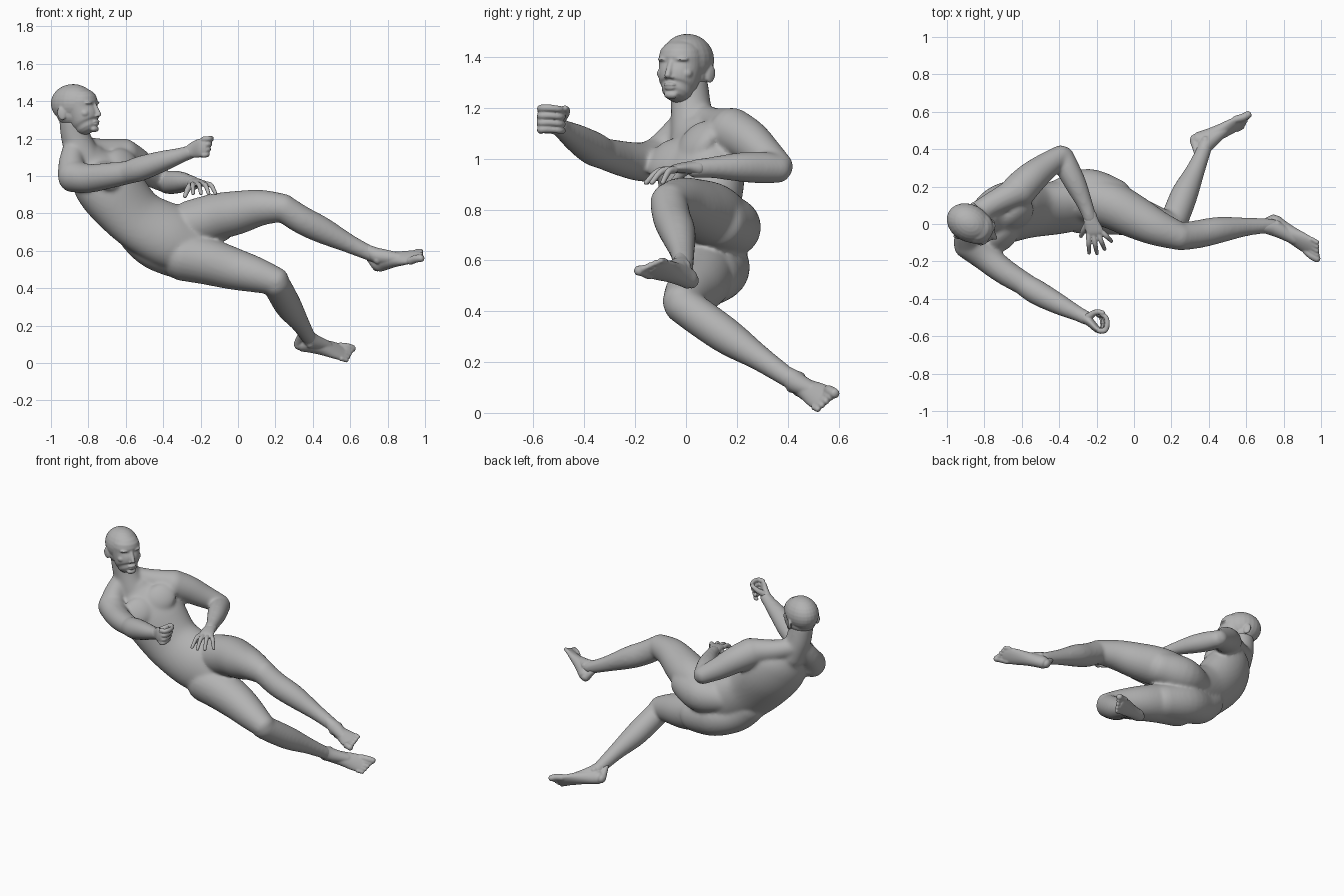
import bpy, bmesh, math
from mathutils import Vector, Matrix

cube = bpy.data.objects.get("Cube")
if cube:
    bpy.data.objects.remove(cube, do_unlink=True)

skin = bpy.data.materials.new("matte grey")
skin.diffuse_color = (0.45, 0.45, 0.45, 1)
skin.use_nodes = True
skin.node_tree.nodes["Principled BSDF"].inputs["Base Color"].default_value = (0.45, 0.45, 0.45, 1)


def frame(fwd, up, origin=(0, 0, 0)):
    """Matrix whose X is forward, Y is left, Z is up."""
    f = Vector(fwd).normalized()
    left = Vector(up).cross(f).normalized()
    m = Matrix((f, left, f.cross(left))).transposed().to_4x4()
    m.translation = origin
    return m


def blob(bm, pos, radii, axes=Matrix.Identity(4)):
    m = Matrix.Translation(pos) @ axes.to_3x3().to_4x4() @ Matrix.Diagonal((*radii, 1))
    bmesh.ops.create_uvsphere(bm, u_segments=24, v_segments=14, radius=1, matrix=m)


def catmull(p0, p1, p2, p3, t):
    return [0.5 * (2 * b + (c - a) * t + (2 * a - 5 * b + 4 * c - d) * t * t
                   + (3 * b - a - 3 * c + d) * t ** 3) for a, b, c, d in zip(p0, p1, p2, p3)]


def tube(bm, rows, side=(0.3, 0.5, 0.81), seg=24, steps=5):
    """Round-ended loft. Row: x, y, z, radius [, second radius [, side vector]]."""
    full = []
    for r in rows:
        r = list(r)
        if len(r) == 4:
            r.append(r[3])
        full.append(r + list(side) if len(r) == 5 else r)
    pad = [full[0]] + full + [full[-1]]
    pts = [catmull(*pad[i:i + 4], k / steps) for i in range(len(full) - 1) for k in range(steps)]
    pts.append(full[-1])
    pos = [Vector(p[:3]) for p in pts]
    n = len(pts)
    rings = []
    for i, p in enumerate(pts):
        tan = (pos[min(i + 1, n - 1)] - pos[max(i - 1, 0)]).normalized()
        s = Vector(p[5:8])
        s = (s - tan * s.dot(tan)).normalized()
        d = tan.cross(s)
        dome = [(0, 1)]
        cap = [(math.sin(a) * 0.8 * min(p[3], p[4]), math.cos(a)) for a in (0.4, 0.8, 1.15, 1.45)]
        if i == 0:
            dome = [(-h, k) for h, k in reversed(cap)] + dome
        if i == n - 1:
            dome = dome + cap
        for h, k in dome:
            rings.append([bm.verts.new(pos[i] + tan * h
                          + s * (p[3] * k * math.cos(2 * math.pi * j / seg))
                          + d * (p[4] * k * math.sin(2 * math.pi * j / seg))) for j in range(seg)])
    for a, b in zip(rings, rings[1:]):
        for j in range(seg):
            bm.faces.new((a[j], a[(j + 1) % seg], b[(j + 1) % seg], b[j]))
    bm.faces.new(rings[0][::-1])
    bm.faces.new(rings[-1])


def finish(bm, name, voxel, smooth, matrix=Matrix.Identity(4)):
    """Fuse the overlapping pieces into one smooth skin."""
    bmesh.ops.recalc_face_normals(bm, faces=bm.faces)
    me = bpy.data.meshes.new(name)
    bm.to_mesh(me)
    bm.free()
    me.materials.append(skin)
    me.polygons.foreach_set("use_smooth", [True] * len(me.polygons))
    ob = bpy.data.objects.new(name, me)
    bpy.context.collection.objects.link(ob)
    ob.matrix_world = matrix
    rm = ob.modifiers.new("fuse", "REMESH")
    rm.mode = "VOXEL"
    rm.voxel_size = voxel
    rm.use_smooth_shade = True
    sm = ob.modifiers.new("soften", "SMOOTH")
    sm.factor = 0.5
    sm.iterations = smooth


# ---- body: torso, neck and limbs ----
bm = bmesh.new()
tube(bm, [(-.24, .11, .64, .15, .11, .38, .43, .81),
          (-.36, .095, .675, .180, .133, .40, .45, .79),
          (-.535, .072, .768, .176, .128, .48, .58, .66),
          (-.67, .062, .915, .196, .146, .56, .66, .50),
          (-.755, .05, 1.02, .182, .126, .60, .70, .38),
          (-.80, .035, 1.09, .11, .085, .63, .73, .29)], seg=40)
tube(bm, [(-.88, .01, 1.30, .076), (-.865, .02, 1.2, .080), (-.82, .03, 1.09, .09)])
# trapezius muscles
tube(bm, [(-.865, .045, 1.165, .058), (-.75, .11, 1.135, .066), (-.63, .17, 1.12, .08)])
tube(bm, [(-.875, .01, 1.15, .06), (-.89, -.05, 1.075, .068), (-.885, -.10, 1.01, .08)])
# chest muscles
chest = frame((.47, -.60, .49), (-.65, .02, .76))
for sgn in (1, -1):
    c = Vector((-.705, .045, .985)) + chest.to_3x3() @ Vector((.092, sgn * .082, 0))
    blob(bm, c, (.042, .096, .088), chest)
# glutes
tube(bm, [(-.40, .15, .73, .09), (-.25, .178, .73, .118), (-.10, .135, .75, .105)])
tube(bm, [(-.54, .08, .69, .105), (-.45, .10, .615, .112), (-.31, .13, .572, .122), (-.15, .10, .535, .112)])
# right arm, reaching forward
tube(bm, [(-.885, -.10, 1.0, .088), (-.80, -.17, .987, .078), (-.70, -.25, 1.0, .070),
          (-.58, -.325, 1.02, .062)])
tube(bm, [(-.60, -.315, 1.015, .060), (-.52, -.365, 1.04, .067), (-.40, -.43, 1.08, .056),
          (-.30, -.48, 1.112, .041), (-.25, -.505, 1.13, .038)])
# left arm, bent across the waist
tube(bm, [(-.62, .175, 1.11, .094), (-.55, .245, 1.07, .086), (-.47, .31, 1.015, .072),
          (-.385, .37, .965, .056)])
tube(bm, [(-.38, .368, .96, .056), (-.355, .30, .965, .063), (-.31, .21, .967, .058),
          (-.26, .10, .965, .042), (-.235, .03, .96, .037)])
# left leg
tube(bm, [(-.25, .14, .74, .13), (-.12, .10, .78, .126), (0, .04, .805, .116),
          (.12, -.02, .83, .097), (.25, -.068, .83, .074)])
tube(bm, [(.24, -.068, .83, .074), (.34, -.055, .765, .075), (.45, -.033, .71, .071),
          (.60, -.015, .635, .050), (.72, -.01, .58, .040), (.755, -.015, .567, .038)])
# right leg
tube(bm, [(-.30, .08, .57, .13), (-.17, .07, .545, .126), (-.03, .05, .505, .113),
          (.10, .01, .47, .095), (.21, -.02, .435, .074)])
tube(bm, [(.20, -.02, .43, .074), (.235, .07, .365, .075), (.275, .17, .295, .071),
          (.33, .29, .215, .051), (.375, .40, .14, .040), (.385, .43, .122, .038)])
finish(bm, "body", 0.009, 16)

# ---- head, built facing local +X ----
bm = bmesh.new()
blob(bm, (-.010, 0, .012), (.125, .100, .104))
blob(bm, (-.012, 0, -.045), (.085, .088, .070))
tube(bm, [(.040, 0, .025, .088, .087), (.042, 0, -.01, .087, .083), (.052, 0, -.05, .082, .088),
          (.062, 0, -.085, .074, .080), (.070, 0, -.102, .062, .069)], side=(0, 1, 0), seg=32)
# nose, lips and chin
tube(bm, [(.116, 0, .012, .011), (.134, 0, -.02, .012), (.149, 0, -.048, .013)])
blob(bm, (.134, 0, -.083), (.013, .027, .007))
blob(bm, (.132, 0, -.097), (.013, .023, .007))
blob(bm, (.120, 0, -.124), (.022, .030, .017))
for sgn in (1, -1):
    blob(bm, (.134, sgn * .013, -.054), (.013, .009, .008))           # nostril
    blob(bm, (.105, sgn * .037, .016), (.021, .032, .009))            # brow
    blob(bm, (.099, sgn * .037, -.010), (.019, .018, .009))           # eye
    blob(bm, (.090, sgn * .052, -.040), (.026, .026, .022))           # cheekbone
    tilt = Matrix.Rotation(-sgn * .3, 4, "Z") @ Matrix.Rotation(-.2, 4, "Y")
    blob(bm, (-.028, sgn * .095, -.042), (.024, .010, .036), tilt)    # ear
a = math.radians(-29)
finish(bm, "head", 0.005, 4, frame((math.cos(a), math.sin(a), 0), (0, 0, 1), (-.873, 0, 1.375)))

# ---- right hand, curled as if round an upright bar ----
bm = bmesh.new()
tube(bm, [(-.27, -.495, 1.125, .030, .034), (-.235, -.525, 1.14, .044, .024),
          (-.20, -.560, 1.15, .050, .019), (-.175, -.572, 1.152, .048, .016)], side=(0, 0, 1))
for i, z in enumerate((1.195, 1.166, 1.138, 1.112)):
    e = .008 * i
    tube(bm, [(-.185, -.570, z, .0155), (-.155 - e / 2, -.568, z + .003, .015),
              (-.143 - e, -.535, z + .004, .014), (-.150 - e, -.500, z, .013),
              (-.172 - e, -.484, z - .002, .012)], seg=14)
tube(bm, [(-.245, -.500, 1.15, .022), (-.215, -.477, 1.172, .017), (-.188, -.470, 1.19, .014),
          (-.165, -.476, 1.198, .012)], seg=14)
finish(bm, "right_hand", 0.004, 3)

# ---- left hand, fingers spread and drooping ----
bm = bmesh.new()
tube(bm, [(-.237, .05, .962, .036, .030), (-.228, .01, .965, .040, .024),
          (-.212, -.035, .962, .046, .018), (-.205, -.055, .957, .046, .014)], side=(1, 0, 0))
for base, tip in (((-.243, -.055), (-.240, -.155)), ((-.217, -.062), (-.198, -.158)),
                  ((-.190, -.058), (-.157, -.135)), ((-.168, -.045), (-.120, -.092))):
    mid = [(p + q) / 2 for p, q in zip(base, tip)]
    tube(bm, [(*base, .956, .0145), (*mid, .950, .013), (*tip, .905, .010)], seg=14)
tube(bm, [(-.245, .005, .958, .020), (-.268, -.03, .930, .016), (-.284, -.065, .890, .011)], seg=14)
finish(bm, "left_hand", 0.004, 3)


# ---- feet, origin at the ankle ----
def foot(name, ankle, fwd, up, medial):
    bm = bmesh.new()
    tube(bm, [(-.050, 0, -.048, .029, .030), (-.034, 0, -.043, .038, .041), (.01, 0, -.036, .040, .047),
              (.08, 0, -.043, .045, .039), (.145, 0, -.054, .053, .029), (.20, 0, -.063, .055, .020),
              (.222, 0, -.065, .051, .016)], side=(0, 1, 0))
    tube(bm, [(-.050, 0, .075, .026), (-.01, 0, .015, .041), (.035, 0, -.012, .040),
              (.115, medial * .008, -.043, .031)])                    # ankle and instep
    tube(bm, [(-.070, 0, .06, .012), (-.050, 0, -.045, .026)])        # heel tendon
    for sgn in (1, -1):
        blob(bm, (0, sgn * .035, -.002), (.018, .012, .019))          # ankle bones
    for k in range(5):
        y = medial * (.038 - .0215 * k)
        r = .021 if k == 0 else .015 - .0006 * k
        tip = .268 - .0105 * k
        tube(bm, [(.195, y, -.062, r), (tip - .032, y, -.060, r), (tip, y, -.067, r * .95)],
             side=(0, 1, 0), seg=14)
    finish(bm, name, 0.005, 3, frame(fwd, up, ankle))


foot("left_foot", (.755, -.022, .567), (.765, -.60, .25), (-.50, -.36, .78), -1)
foot("right_foot", (.385, .43, .122), (.94, .31, -.13), (-.30, -.76, .56), 1)
